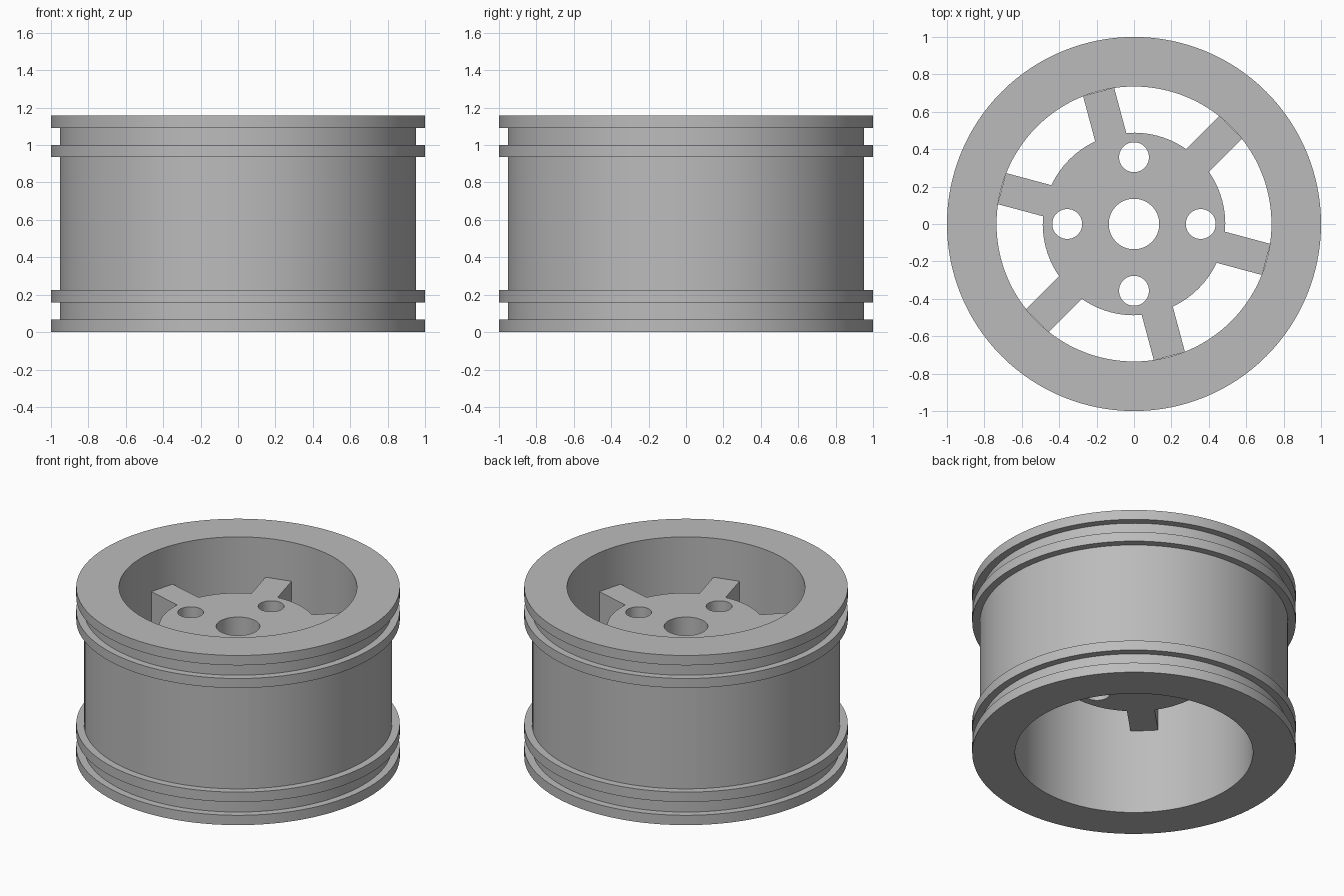
import bpy
import bmesh
from math import sin, cos, pi, radians, asin

cube = bpy.data.objects.get("Cube")
if cube:
    bpy.data.objects.remove(cube, do_unlink=True)

SEGMENTS = 128
BORE = 0.735          # inner radius of the barrel
FLANGE, WALL = 1.0, 0.952

grey = bpy.data.materials.new("plain_grey")
grey.use_nodes = True
GREY = (0.5, 0.5, 0.5, 1)
grey.diffuse_color = GREY
grey.node_tree.nodes["Principled BSDF"].inputs["Base Color"].default_value = GREY


def finish(obj):
    """Make the object active, smooth its round walls and keep edges sharp."""
    bpy.ops.object.select_all(action="DESELECT")
    obj.select_set(True)
    bpy.context.view_layer.objects.active = obj
    if obj.type == "CURVE":
        bpy.ops.object.convert(target="MESH")
    bpy.ops.object.shade_smooth_by_angle(angle=radians(30))


def lathe(name, profile):
    """Revolve a closed (radius, height) profile around z."""
    bm = bmesh.new()
    rings = [[bm.verts.new((r * cos(2 * pi * i / SEGMENTS), r * sin(2 * pi * i / SEGMENTS), z))
              for i in range(SEGMENTS)] for r, z in profile]
    for a, b in zip(rings, rings[1:] + rings[:1]):
        for i in range(SEGMENTS):
            j = (i + 1) % SEGMENTS
            bm.faces.new((a[i], a[j], b[j], b[i]))
    bmesh.ops.recalc_face_normals(bm, faces=bm.faces)
    mesh = bpy.data.meshes.new(name)
    bm.to_mesh(mesh)
    bm.free()
    mesh.materials.append(grey)
    obj = bpy.data.objects.new(name, mesh)
    bpy.context.collection.objects.link(obj)
    finish(obj)


def circle(radius, cx=0, cy=0, count=64):
    return [(cx + radius * cos(2 * pi * i / count), cy + radius * sin(2 * pi * i / count))
            for i in range(count)]


def plate(name, outlines, bottom, top):
    """Extrude a flat outline; the outlines after the first become holes."""
    curve = bpy.data.curves.new(name, "CURVE")
    curve.dimensions = "2D"
    curve.fill_mode = "BOTH"
    curve.extrude = (top - bottom) / 2
    for points in outlines:
        spline = curve.splines.new("POLY")
        spline.points.add(len(points) - 1)
        for point, (x, y) in zip(spline.points, points):
            point.co = (x, y, 0, 1)
        spline.use_cyclic_u = True
    curve.materials.append(grey)
    obj = bpy.data.objects.new(name, curve)
    obj.location.z = (bottom + top) / 2
    bpy.context.collection.objects.link(obj)
    finish(obj)


# Barrel with two pairs of flanges
bands = [(0, 0.067), (0.158, 0.225), (0.935, 1.0), (1.09, 1.157)]
profile = [(BORE, 0)]
for low, high in bands:
    if low > 0:
        profile.append((WALL, low))
    profile += [(FLANGE, low), (FLANGE, high)]
    if high < bands[-1][1]:
        profile.append((WALL, high))
profile.append((BORE, bands[-1][1]))
lathe("wheel_barrel", profile)

# Hub disc with six spokes, a centre bore and four bolt holes
HUB, HALF_WIDTH, REACH, SPOKES, ARC_STEPS = 0.488, 0.086, BORE + 0.002, 6, 14
inner, outer = asin(HALF_WIDTH / HUB), asin(HALF_WIDTH / REACH)
outline = []
for k in range(SPOKES):
    a = radians(45) + k * 2 * pi / SPOKES
    outline += [(REACH * cos(a + s), REACH * sin(a + s)) for s in (-outer, outer)]
    span = 2 * pi / SPOKES - 2 * inner
    for i in range(ARC_STEPS + 1):
        t = a + inner + span * i / ARC_STEPS
        outline.append((HUB * cos(t), HUB * sin(t)))
holes = [circle(0.135)]
holes += [circle(0.08, 0.357 * cos(k * pi / 2), 0.357 * sin(k * pi / 2)) for k in range(4)]
plate("hub_and_spokes", [outline] + holes, 0.58, 0.89)
